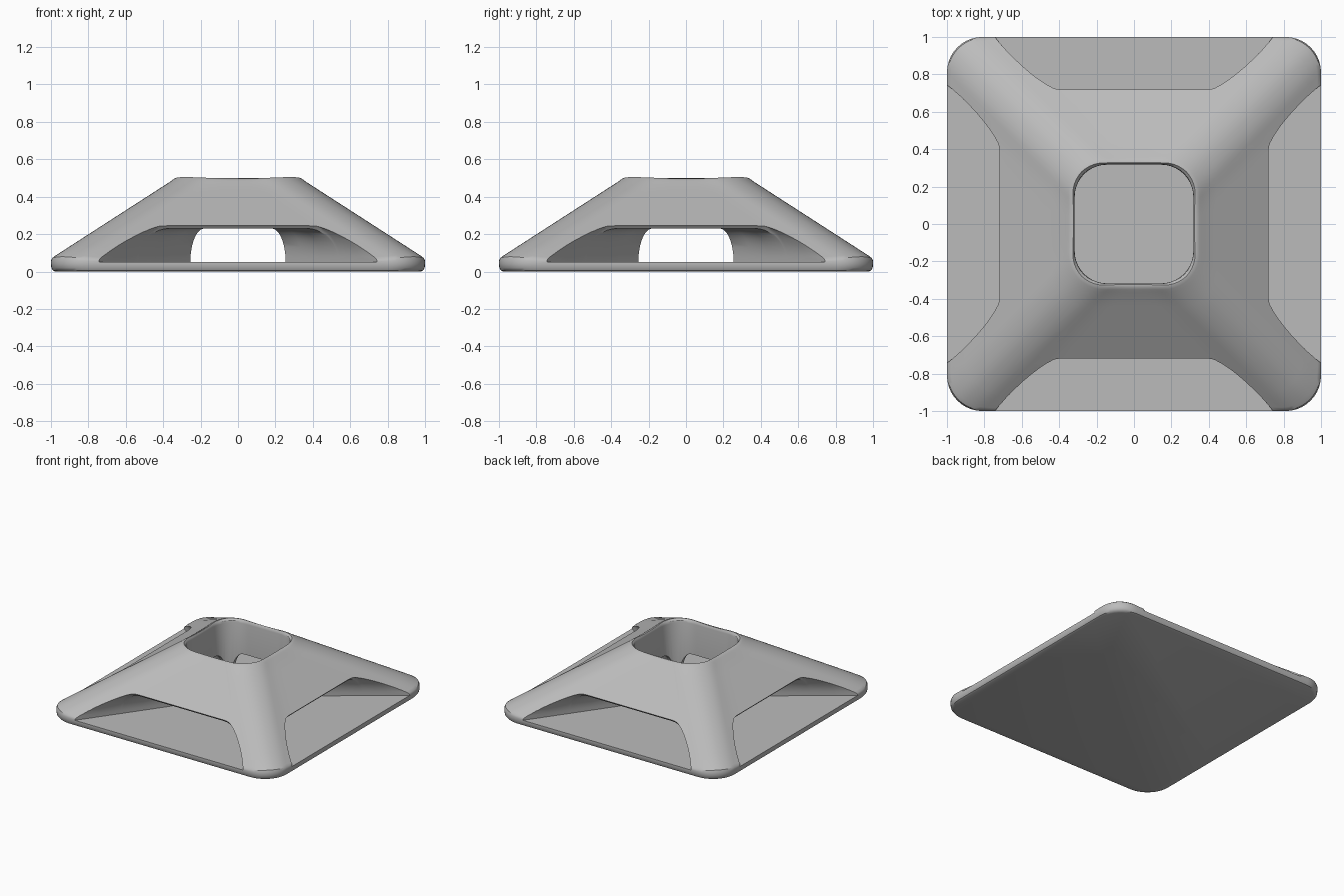
import bpy, bmesh, math
from mathutils import Matrix, Vector

cube = bpy.data.objects.get("Cube")
if cube:
    bpy.data.objects.remove(cube, do_unlink=True)

grey = bpy.data.materials.new("plain grey")
grey.use_nodes = True
grey.diffuse_color = (0.5, 0.5, 0.5, 1)
grey.node_tree.nodes["Principled BSDF"].inputs["Base Color"].default_value = (0.5, 0.5, 0.5, 1)


def loft(name, rings):
    """Skin a stack of equal closed rings and cap both ends."""
    bm = bmesh.new()
    loops = [[bm.verts.new(p) for p in ring] for ring in rings]
    n = len(loops[0])
    for a, b in zip(loops, loops[1:]):
        for i in range(n):
            j = (i + 1) % n
            bm.faces.new((a[i], a[j], b[j], b[i]))
    bm.faces.new(loops[0])
    bm.faces.new(loops[-1])
    bmesh.ops.recalc_face_normals(bm, faces=bm.faces)
    mesh = bpy.data.meshes.new(name)
    bm.to_mesh(mesh)
    bm.free()
    mesh.materials.append(grey)
    obj = bpy.data.objects.new(name, mesh)
    bpy.context.collection.objects.link(obj)
    return obj


def rounded_square(half, radius, z, dip=0, arc=10, side=16):
    """Rounded square ring whose sides sag by dip between the corners."""
    pts = []
    c = half - radius
    for k in range(4):
        quarter = Matrix.Rotation(k * math.pi / 2, 2)
        corner = [(c + radius * math.cos(a), c + radius * math.sin(a))
                  for a in (math.pi / 2 * i / arc for i in range(arc + 1))]
        edge = [(c - 2 * c * i / side, half) for i in range(1, side)]
        for x, y in corner + edge:
            d = min(1, max(0, (half - min(abs(x), abs(y))) / 0.3))
            sag = dip * d * d * (3 - 2 * d)
            px, py = quarter @ Vector((x, y))
            pts.append((px, py, z - sag))
    return pts


# Sloped body with rounded foot and rim: half width, height, sag
low, high = (0.98, 0.095), (0.365, 0.487)
profile = [(0.978, 0, 0), (0.99, 0.006, 0), (0.998, 0.02, 0), (1, 0.04, 0),
           (1, 0.062, 0.008), (0.995, 0.081, 0.016)]
for i in range(9):
    t = i / 8
    profile.append((low[0] + t * (high[0] - low[0]),
                    low[1] + t * (high[1] - low[1]), 0.02 - 0.008 * t))
profile += [(0.35, 0.499, 0.012), (0.338, 0.506, 0.012), (0.328, 0.508, 0.012)]
body = loft("base_body", [rounded_square(h, 0.19, z, s) for h, z, s in profile])

# Square well from the top down to the floor
FLOOR = 0.05
well = [(0.317, FLOOR - 0.0005), (0.317, 0.475), (0.32, 0.492), (0.328, 0.502), (0.345, 0.53)]
cutters = [loft("well_cutter", [rounded_square(h, 0.172, z) for h, z in well])]


def tunnel_section(y, top, steps=10):
    """Arched opening that widens with distance from the centre."""
    out = max(0, y - 0.32)
    wide, narrow = 0.255 + 0.72 * out, 0.18 + 0.49 * out
    right = []
    for i in range(steps + 1):
        a = math.pi / 2 * i / steps
        right.append((narrow + (wide - narrow) * math.cos(a),
                      FLOOR + (top - FLOOR) * math.sin(a)))
    outline = right + [(-x, z) for x, z in reversed(right)]
    return [(x, y, z) for x, z in outline]


# Four flared tunnels, with a short lip above each mouth
stations = [(0.262, 0.23), (0.32, 0.23), (0.45, 0.23), (0.58, 0.23), (0.706, 0.23),
            (0.712, 0.238), (0.724, 0.25), (0.85, 0.25), (1.05, 0.25)]
for k in range(4):
    tunnel = loft("tunnel_cutter", [tunnel_section(y, top) for y, top in stations])
    tunnel.data.transform(Matrix.Rotation(k * math.pi / 2, 4, 'Z'))
    cutters.append(tunnel)

bpy.ops.object.select_all(action='DESELECT')
bpy.context.view_layer.objects.active = body
body.select_set(True)
for cutter in cutters:
    cutter.hide_render = True
    mod = body.modifiers.new("cut", 'BOOLEAN')
    mod.operation = 'DIFFERENCE'
    mod.solver = 'EXACT'
    mod.object = cutter
    bpy.ops.object.modifier_apply(modifier=mod.name)
    bpy.data.objects.remove(cutter, do_unlink=True)

bpy.ops.object.shade_smooth_by_angle(angle=math.radians(32))
